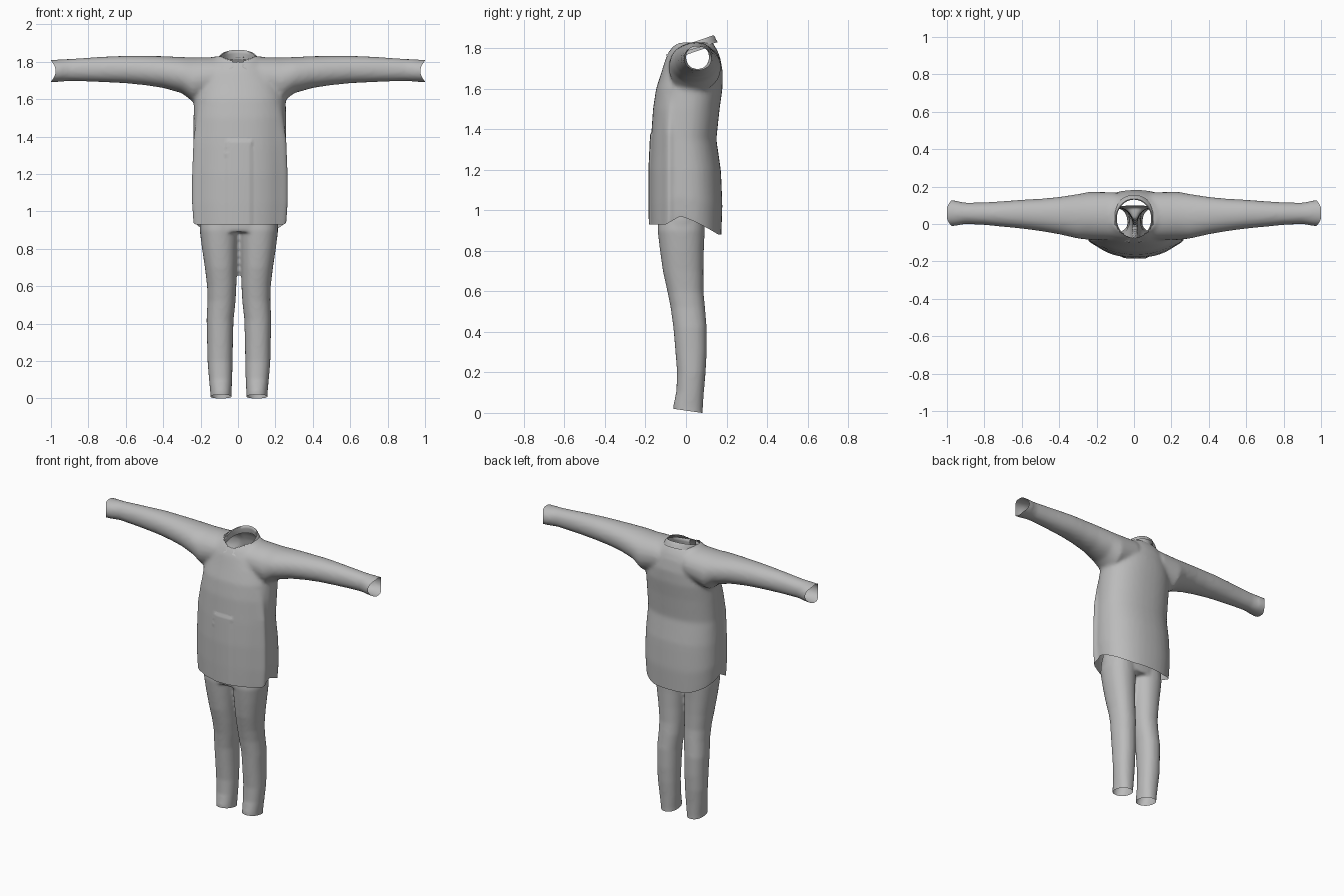
import bpy, bmesh, math
from mathutils import Vector

if "Cube" in bpy.data.objects:
    bpy.data.objects.remove(bpy.data.objects["Cube"])

cloth = bpy.data.materials.new("grey_cloth")
cloth.diffuse_color = (0.5, 0.5, 0.5, 1)
cloth.use_nodes = True
cloth.node_tree.nodes["Principled BSDF"].inputs["Base Color"].default_value = cloth.diffuse_color


def loft(bm, rings):
    """Closed tube through a list of point rings."""
    loops = [[bm.verts.new(p) for p in r] for r in rings]
    n = len(loops[0])
    for a, b in zip(loops, loops[1:]):
        for i in range(n):
            j = (i + 1) % n
            bm.faces.new((a[i], a[j], b[j], b[i]))
    bm.faces.new(loops[0][::-1])
    bm.faces.new(loops[-1])


def ring(a0, a1, b0, b1, place, e=2.0, n=40):
    """Rounded section spanning a0..a1 and b0..b1, placed in space by a function."""
    pts = []
    for i in range(n):
        t = 2 * math.pi * i / n
        c, s = math.cos(t), math.sin(t)
        a = math.copysign(abs(c) ** (2 / e), c)
        b = math.copysign(abs(s) ** (2 / e), s)
        pts.append(place((a0 + a1) / 2 + a * (a1 - a0) / 2,
                         (b0 + b1) / 2 + b * (b1 - b0) / 2))
    return pts


def level(z):
    return lambda a, b: Vector((a, b, z))


def upright(x):
    return lambda a, b: Vector((x, a, b))


def fuse(name, bm, voxel, smooth):
    """Merge overlapping tubes into one soft skin and return it as an editable bmesh."""
    bmesh.ops.recalc_face_normals(bm, faces=bm.faces)
    me = bpy.data.meshes.new(name)
    bm.to_mesh(me)
    bm.free()
    ob = bpy.data.objects.new(name, me)
    bpy.context.collection.objects.link(ob)
    m = ob.modifiers.new("remesh", 'REMESH')
    m.mode = 'VOXEL'
    m.voxel_size = voxel
    s = ob.modifiers.new("smooth", 'SMOOTH')
    s.factor = 0.5
    s.iterations = smooth
    dg = bpy.context.evaluated_depsgraph_get()
    skin = bpy.data.meshes.new_from_object(ob.evaluated_get(dg))
    ob.modifiers.clear()
    ob.data = skin
    out = bmesh.new()
    out.from_mesh(skin)
    return ob, out


def cut(bm, co, no):
    """Open the skin by removing everything beyond a plane."""
    bmesh.ops.bisect_plane(bm, geom=bm.verts[:] + bm.edges[:] + bm.faces[:],
                           plane_co=co, plane_no=no, clear_outer=True)


def finish(ob, bm, angle=50):
    bm.to_mesh(ob.data)
    bm.free()
    ob.data.materials.clear()
    ob.data.materials.append(cloth)
    for p in ob.data.polygons:
        p.use_smooth = True
        p.material_index = 0
    ob.data.set_sharp_from_angle(angle=math.radians(angle))


# --- Shirt: torso and two sleeves -------------------------------------
bm = bmesh.new()
torso = [  # z, half width, front y, back y
    (0.84, 0.235, -0.175, 0.170), (0.95, 0.250, -0.178, 0.175),
    (1.05, 0.257, -0.180, 0.180), (1.20, 0.255, -0.180, 0.172),
    (1.35, 0.248, -0.173, 0.150), (1.50, 0.248, -0.163, 0.166),
    (1.60, 0.245, -0.148, 0.180), (1.68, 0.225, -0.122, 0.182),
    (1.75, 0.190, -0.100, 0.170), (1.79, 0.160, -0.080, 0.155),
    (1.83, 0.120, -0.050, 0.130)]
loft(bm, [ring(-w + 0.01 * (z < 1.7), w + 0.01 * (z < 1.7), f, b, level(z), 2.25)
          for z, w, f, b in torso])
sleeve = [  # x, front y, back y, bottom z, top z
    (0.10, -0.085, 0.170, 1.62, 1.825), (0.24, -0.085, 0.172, 1.585, 1.823),
    (0.30, -0.078, 0.160, 1.632, 1.825), (0.40, -0.055, 0.145, 1.660, 1.830),
    (0.50, -0.038, 0.135, 1.675, 1.832), (0.60, -0.025, 0.130, 1.685, 1.832),
    (0.70, -0.015, 0.122, 1.690, 1.828), (0.80, -0.005, 0.116, 1.694, 1.822),
    (0.90, 0.000, 0.114, 1.697, 1.815), (0.96, -0.010, 0.125, 1.692, 1.812),
    (1.05, -0.015, 0.132, 1.688, 1.808)]
for side in (-1, 1):
    loft(bm, [ring(f, b, lo, hi, upright(side * x), 2.1) for x, f, b, lo, hi in sleeve])
shirt, bm = fuse("shirt", bm, 0.012, 7)
cut(bm, (1, 0, 0), (1, 0, 0))
cut(bm, (-1, 0, 0), (-1, 0, 0))
cut(bm, (0, 0, 0.94), (0, 0, -1))

# neck opening
hole = [v for v in bm.verts if v.co.z > 1.72
        and (v.co.x / 0.094) ** 2 + ((v.co.y - 0.03) / 0.1) ** 2 < 1]
bmesh.ops.delete(bm, geom=hole, context='VERTS')

bm.normal_update()
for v in bm.verts:
    x, y, z = v.co
    # front placket, slightly raised
    if v.normal.y < -0.5 and z < 1.38 and -0.065 < x < 0.075:
        v.co.y -= 0.006
    # fold running down each side
    if z < 1.58 and 0.15 < abs(x) < 0.3:
        fade = min(1, (1.58 - z) / 0.2)
        v.co.x += math.copysign(0.022 * fade * math.exp(-((y + 0.09) / 0.025) ** 2), x)
    # curved hem: high at the sides, long at the back
    if z < 1.15:
        if y > -0.03:
            hem = 0.97 - 0.09 * min(1, (y + 0.03) / 0.19) ** 1.3
        else:
            hem = 0.97 - 0.04 * min(1, (-0.03 - y) / 0.07)
        v.co.z += (hem - 0.94) * (1.15 - z) / 0.21
    # scooped cuff ends
    if abs(x) > 0.93:
        scoop = 0.025 * max(0, 1 - ((z - 1.75) / 0.055) ** 2) * (abs(x) - 0.93) / 0.07
        v.co.x -= math.copysign(scoop, x)
finish(shirt, bm)

# --- Collar: stand, roll and turned-down leaf, open at the front --------
bm = bmesh.new()
N = 48
rows = []
for i in range(N + 1):
    t = math.radians(12 + 336 * i / N)          # 0 is the front centre
    sx, sy = math.sin(t), -math.cos(t)
    front = max(0, -sy) ** 3
    top = 1.79 + 0.074 * (sy + 1) / 2

    def at(grow, z):
        return bm.verts.new((sx * (0.092 + grow), 0.028 + sy * (0.102 + grow), z))
    tip = max(0, 1 - abs(min(t, 2 * math.pi - t) - math.radians(40)) / math.radians(32))
    rows.append([at(0.006, top - 0.05), at(0.0, top - 0.02), at(0.0, top - 0.003),
                 at(0.005, top), at(0.012, top - 0.006), at(0.018, top - 0.02),
                 at(0.026 + 0.008 * tip, top - 0.034 - 0.026 * tip + 0.016 * front)])
for a, b in zip(rows, rows[1:]):
    for k in range(len(a) - 1):
        bm.faces.new((a[k], b[k], b[k + 1], a[k + 1]))
bmesh.ops.recalc_face_normals(bm, faces=bm.faces)
collar = bpy.data.objects.new("collar", bpy.data.meshes.new("collar"))
bpy.context.collection.objects.link(collar)
finish(collar, bm, 60)

# --- Trousers: hips and two legs ----------------------------------------
bm = bmesh.new()
hips = [(0.89, 0.205, -0.138, 0.090), (0.95, 0.212, -0.140, 0.095),
        (1.05, 0.205, -0.135, 0.100), (1.20, 0.190, -0.125, 0.100)]
loft(bm, [ring(-w + 0.005, w + 0.005, f, b, level(z), 2.3) for z, w, f, b in hips])
leg = [  # z, inner x, outer x, front y, back y
    (-0.06, 0.040, 0.150, -0.064, 0.082), (0.02, 0.040, 0.153, -0.062, 0.083),
    (0.10, 0.036, 0.160, -0.048, 0.088), (0.20, 0.034, 0.168, -0.044, 0.097),
    (0.30, 0.032, 0.170, -0.052, 0.102), (0.42, 0.029, 0.173, -0.062, 0.102),
    (0.52, 0.018, 0.168, -0.076, 0.094), (0.60, 0.014, 0.170, -0.092, 0.086),
    (0.70, 0.012, 0.182, -0.114, 0.086), (0.80, 0.008, 0.197, -0.128, 0.088),
    (0.90, 0.003, 0.210, -0.140, 0.092), (0.98, 0.003, 0.205, -0.135, 0.090)]
for side in (-1, 1):
    loft(bm, [ring(side * i + 0.005, side * o + 0.005, f, b, level(z), 2.2)
              for z, i, o, f, b in leg])
trousers, bm = fuse("trousers", bm, 0.01, 5)
cut(bm, (0, 0, 1.13), (0, 0, 1))
cut(bm, (0, 0, 0), (0, 0, -1))
# leg openings rise a little towards the front
for v in bm.verts:
    if v.co.z < 0.15:
        v.co.z += 0.02 * (1 - v.co.z / 0.15) * min(1, max(0, (0.08 - v.co.y) / 0.14))
finish(trousers, bm)
